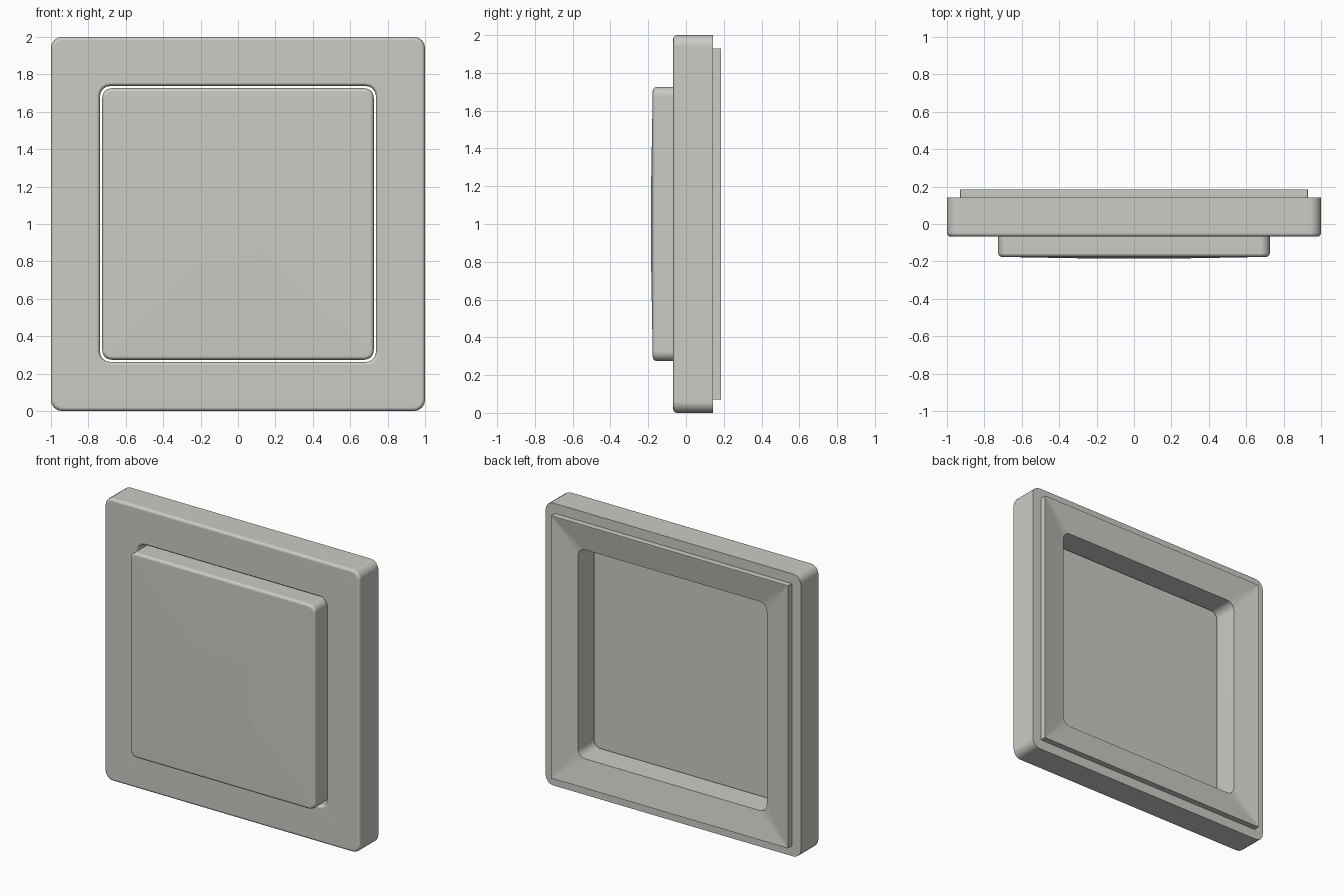
import bpy, bmesh
from math import cos, sin, pi

cube = bpy.data.objects.get("Cube")
if cube:
    bpy.data.objects.remove(cube, do_unlink=True)

# One warm grey plastic
plastic = bpy.data.materials.new("light_grey_plastic")
plastic.use_nodes = True
colour = (0.6, 0.6, 0.56, 1)
plastic.diffuse_color = colour
plastic.node_tree.nodes["Principled BSDF"].inputs["Base Color"].default_value = colour


def rounded_square(bm, half, radius, y, segments):
    """Loop of vertices around a rounded square facing the front."""
    loop = []
    for corner in range(4):
        start = corner * pi / 2
        cx = (half - radius) * (1 if corner in (0, 3) else -1)
        cz = (half - radius) * (1 if corner < 2 else -1)
        for i in range(segments + 1):
            a = start + i / segments * pi / 2
            loop.append(bm.verts.new((cx + radius * cos(a), y, 1 + cz + radius * sin(a))))
    return loop


def stacked(name, rings, segments, closed):
    """Bridge rings of (half width, corner radius, y); close into a tube or cap."""
    bm = bmesh.new()
    loops = [rounded_square(bm, *ring, segments) for ring in rings]
    pairs = list(zip(loops, loops[1:]))
    if closed:
        pairs.append((loops[-1], loops[0]))
    else:
        bm.faces.new(loops[0])
        bm.faces.new(loops[-1])
    for a, b in pairs:
        for i in range(len(a)):
            j = (i + 1) % len(a)
            bm.faces.new((a[i], a[j], b[j], b[i]))
    bmesh.ops.recalc_face_normals(bm, faces=bm.faces)
    mesh = bpy.data.meshes.new(name)
    bm.to_mesh(mesh)
    bm.free()
    mesh.materials.append(plastic)
    obj = bpy.data.objects.new(name, mesh)
    bpy.context.collection.objects.link(obj)
    bpy.ops.object.select_all(action='DESELECT')
    obj.select_set(True)
    bpy.context.view_layer.objects.active = obj
    bpy.ops.object.shade_smooth_by_angle(angle=pi / 5)
    # Keep the broad faces flat beside their rounded edges
    weighted = obj.modifiers.new("flat_faces", 'WEIGHTED_NORMAL')
    weighted.keep_sharp = True
    weighted.weight = 100


# Square surround: softened front, stepped back lip, sloping inner back, opening
stacked("frame", [
    (0.755, 0.07, -0.068),
    (0.98, 0.045, -0.068),
    (0.99, 0.052, -0.065),
    (0.997, 0.058, -0.058),
    (1.0, 0.06, -0.048),
    (1.0, 0.06, 0.143),
    (0.93, 0.004, 0.143),
    (0.93, 0.004, 0.185),
    (0.92, 0.004, 0.185),
    (0.74, 0.055, 0.152),
    (0.738, 0.055, -0.048),
    (0.741, 0.058, -0.058),
    (0.747, 0.064, -0.065),
], 4, True)

# Rocker plate: flat back, rounded rim, very shallow raised middle
stacked("rocker", [
    (0.726, 0.05, -0.007),
    (0.726, 0.05, -0.156),
    (0.723, 0.047, -0.166),
    (0.716, 0.04, -0.173),
    (0.706, 0.03, -0.176),
    (0.2, 0.004, -0.185),
], 4, False)
